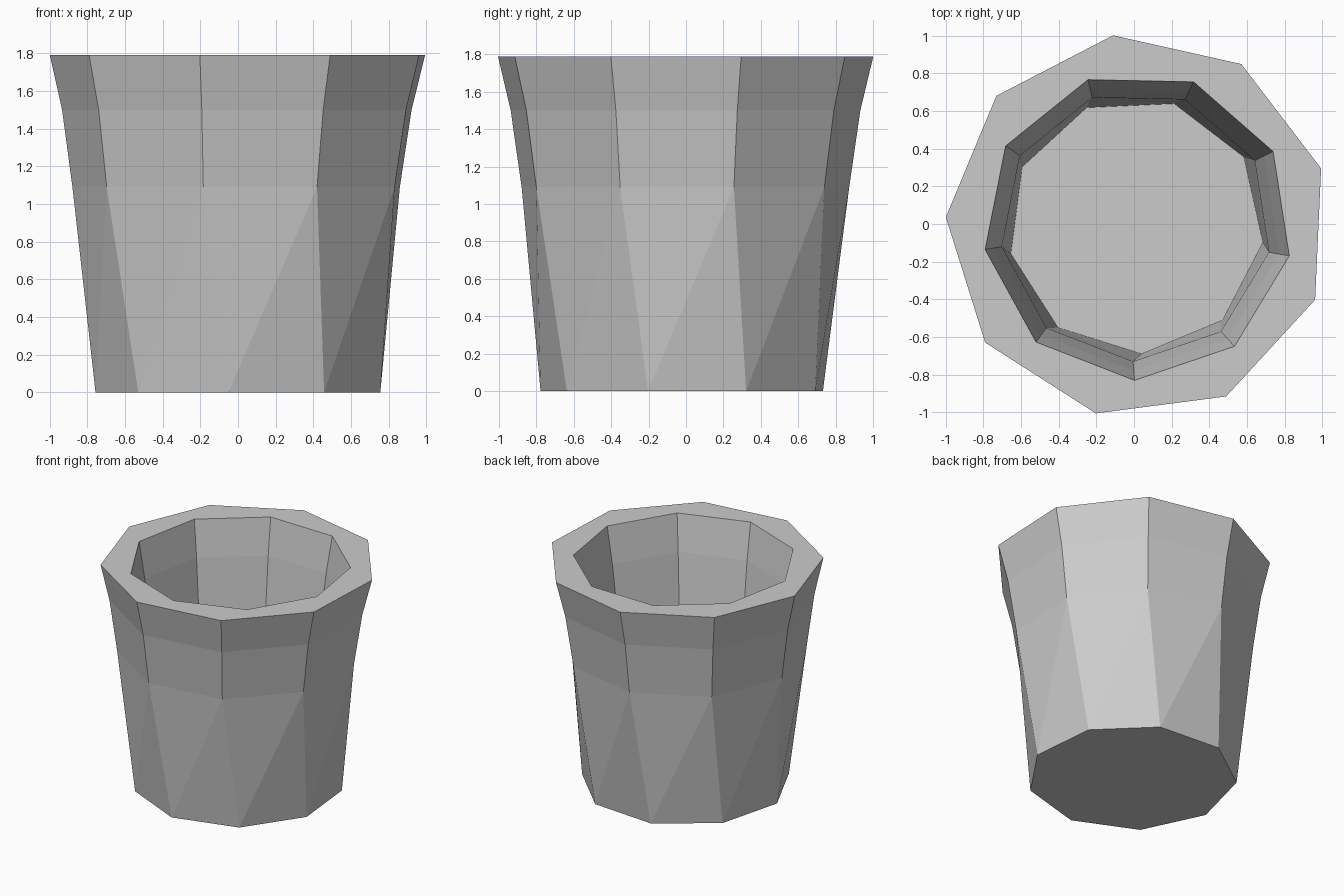
import bpy
import bmesh
from math import cos, sin, radians

SIDES = 9

cube = bpy.data.objects.get("Cube")
if cube:
    bpy.data.objects.remove(cube, do_unlink=True)

# Single plain grey material
grey = bpy.data.materials.new("plain grey")
grey.use_nodes = True
colour = (0.6, 0.6, 0.6, 1)
grey.diffuse_color = colour
grey.node_tree.nodes["Principled BSDF"].inputs["Base Color"].default_value = colour


def add_object(name, bm):
    mesh = bpy.data.meshes.new(name)
    bm.to_mesh(mesh)
    bm.free()
    mesh.materials.append(grey)
    obj = bpy.data.objects.new(name, mesh)
    bpy.context.collection.objects.link(obj)
    return obj


def ring(bm, radius, z, turn, cx):
    angles = [radians(turn + 360 * i / SIDES) for i in range(SIDES)]
    return [bm.verts.new((cx + radius * cos(a), -0.01 + radius * sin(a), z)) for a in angles]


# Profile from the outer base, over the rim, down to the inner floor:
# radius, height, twist in degrees, centre x
profile = [
    (0.77, 0.00, 25.5, 0.01),
    (0.89, 1.09, 17.4, 0.01),
    (0.95, 1.50, 17.4, 0.015),
    (1.02, 1.79, 17.4, 0.02),
    (0.82, 1.79, 28.8, 0.02),
    (0.77, 1.50, 28.8, 0.015),
    (0.72, 1.09, 28.8, 0.01),
    (0.68, 0.01, 32.6, 0.01),
]

# Cup: nine flat sides, twisted lower wall split into triangles
bm = bmesh.new()
rings = [ring(bm, *p) for p in profile]
for k, (low, high) in enumerate(zip(rings, rings[1:])):
    for i in range(SIDES):
        j = (i + 1) % SIDES
        if k == 0:
            bm.faces.new((low[i], low[j], high[j]))
            bm.faces.new((low[i], high[j], high[i]))
        elif k == len(rings) - 2:
            bm.faces.new((low[i], low[j], high[i]))
            bm.faces.new((low[j], high[j], high[i]))
        else:
            bm.faces.new((low[i], low[j], high[j], high[i]))
bm.faces.new(rings[0][::-1])
bm.faces.new(rings[-1])
add_object("cup", bm)

# Thin square plate resting on the inner floor
bm = bmesh.new()
bmesh.ops.create_grid(bm, x_segments=1, y_segments=1, size=0.457)
plate = add_object("floor_plate", bm)
plate.location = (0.01, -0.015, 0.016)
